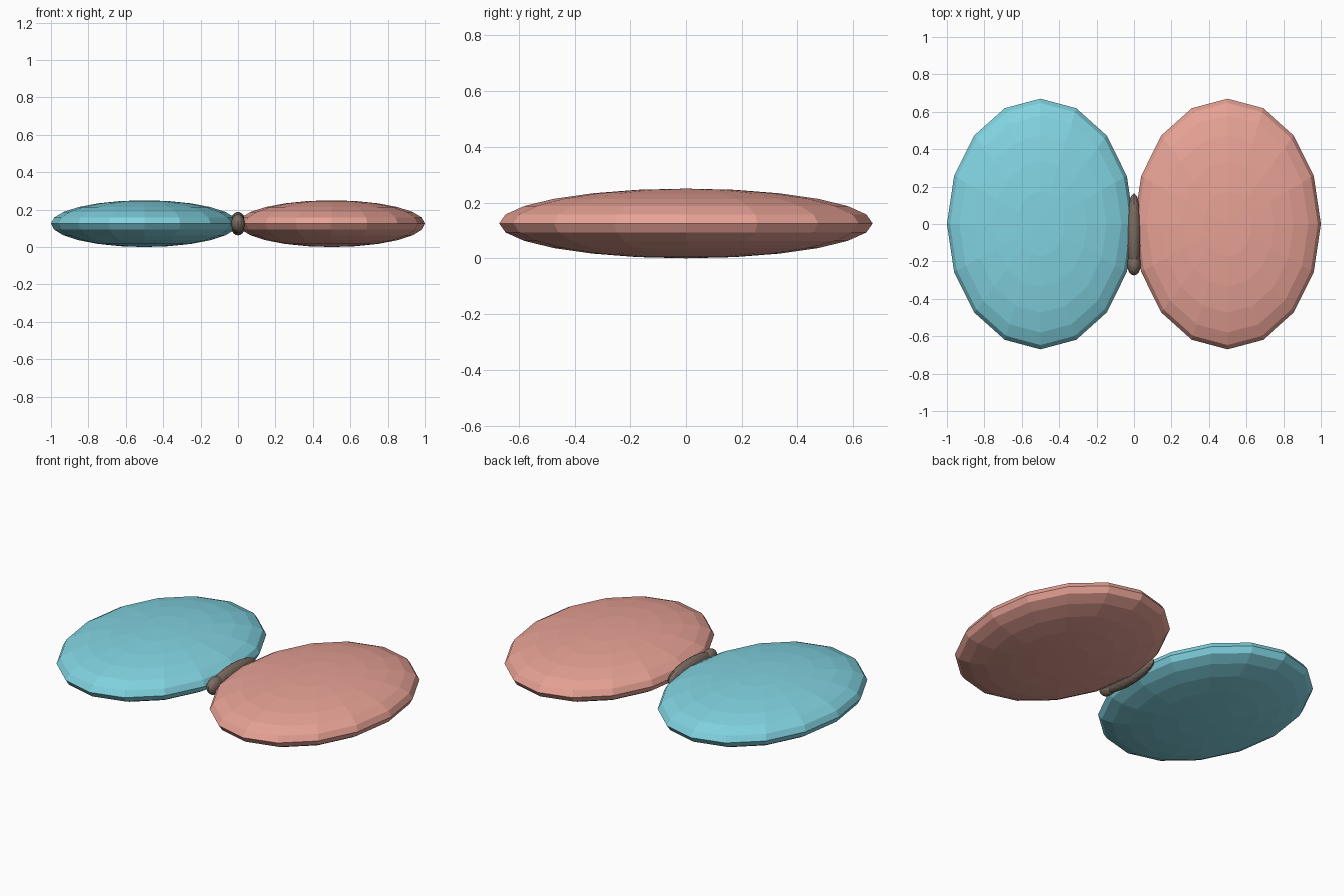
import bpy

if "Cube" in bpy.data.objects:
    bpy.data.objects.remove(bpy.data.objects["Cube"])


def ellipsoid(name, loc, radii, color, segs=16, rings=12, rot=(0, 0, 0)):
    bpy.ops.mesh.primitive_uv_sphere_add(segments=segs, ring_count=rings, radius=1,
                                         location=loc, rotation=rot)
    ob = bpy.context.object
    ob.name = name
    ob.scale = radii
    mat = bpy.data.materials.new(name + "_colour")
    mat.diffuse_color = color
    mat.use_nodes = True
    mat.node_tree.nodes["Principled BSDF"].inputs["Base Color"].default_value = mat.diffuse_color
    ob.data.materials.append(mat)
    return ob


# Flat oval wings meeting at the centre line
ellipsoid("left_wing", (-0.5, 0, 0.125), (0.5, 0.67, 0.125), (0.22, 0.65, 0.75, 1))
ellipsoid("right_wing", (0.5, 0, 0.125), (0.5, 0.67, 0.125), (0.8, 0.36, 0.3, 1))

# Slim body with a blunt head at the front
BROWN = (0.2, 0.15, 0.12, 1)
ellipsoid("body", (0, -0.045, 0.125), (0.042, 0.21, 0.0625), BROWN)
ellipsoid("head", (0, -0.215, 0.125), (0.037, 0.06, 0.05), BROWN)
